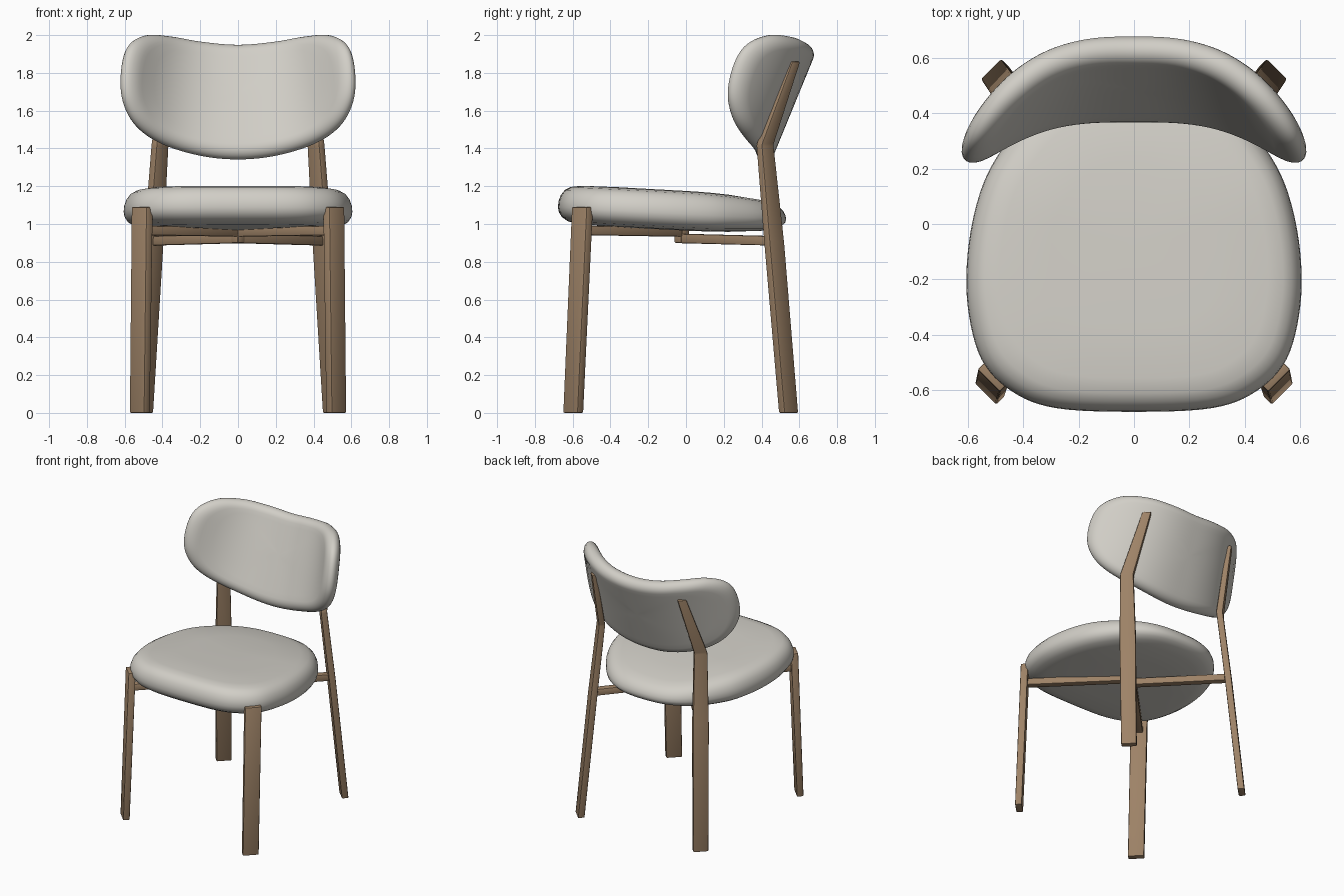
import bpy, bmesh, math
from mathutils import Vector

if "Cube" in bpy.data.objects:
    bpy.data.objects.remove(bpy.data.objects["Cube"])


def material(name, rgb):
    m = bpy.data.materials.new(name)
    m.diffuse_color = (*rgb, 1)
    m.use_nodes = True
    m.node_tree.nodes["Principled BSDF"].inputs["Base Color"].default_value = m.diffuse_color
    return m


FABRIC = material("light grey fabric", (0.64, 0.62, 0.57))
WOOD = material("brown wood", (0.34, 0.225, 0.135))


def finish(bm, name, mat, angle):
    bmesh.ops.recalc_face_normals(bm, faces=bm.faces)
    me = bpy.data.meshes.new(name)
    bm.to_mesh(me)
    bm.free()
    me.materials.append(mat)
    ob = bpy.data.objects.new(name, me)
    bpy.context.collection.objects.link(ob)
    bpy.ops.object.select_all(action='DESELECT')
    ob.select_set(True)
    bpy.context.view_layer.objects.active = ob
    bpy.ops.object.shade_smooth_by_angle(angle=math.radians(angle))
    return ob


def smooth_outline(half, steps=6):
    """Mirror a half outline in x and smooth it with a closed spline."""
    pts = [Vector(p) for p in half]
    pts += [Vector((-p.x, p.y)) for p in reversed(pts[1:-1])]
    n, out = len(pts), []
    for i in range(n):
        a, b, c, d = (pts[(i + k) % n] for k in (-1, 0, 1, 2))
        for s in range(steps):
            t = s / steps
            out.append(0.5 * (2 * b + (c - a) * t + (2 * a - 5 * b + 4 * c - d) * t * t
                              + (3 * b - a - 3 * c + d) * t ** 3))
    return out


def loft(name, rings, pole_a, pole_b, mat):
    """Skin closed rings and close both ends with a fan."""
    bm = bmesh.new()
    vs = [[bm.verts.new(p) for p in r] for r in rings]
    n = len(vs[0])
    for r, q in zip(vs, vs[1:]):
        for i in range(n):
            bm.faces.new((r[i], r[(i + 1) % n], q[(i + 1) % n], q[i]))
    for ring, pole in ((vs[0], pole_a), (vs[-1], pole_b)):
        v = bm.verts.new(pole)
        for i in range(n):
            bm.faces.new((ring[i], ring[(i + 1) % n], v))
    return finish(bm, name, mat, 60)


def beam(name, stations):
    """Rectangular timber through (centre, half-width vector, half-depth vector)."""
    bm = bmesh.new()
    rings = []
    for c, u, v in stations:
        c, u, v = Vector(c), Vector(u), Vector(v)
        rings.append([bm.verts.new(c + a * u + b * v)
                      for a, b in ((-1, -1), (1, -1), (1, 1), (-1, 1))])
    for r, q in zip(rings, rings[1:]):
        for i in range(4):
            bm.faces.new((r[i], r[(i + 1) % 4], q[(i + 1) % 4], q[i]))
    bm.faces.new(rings[0])
    bm.faces.new(rings[-1])
    bmesh.ops.bevel(bm, geom=list(bm.edges), offset=0.007, segments=2,
                    profile=0.5, affect='EDGES')
    return finish(bm, name, WOOD, 35)


# Seat cushion: rounded outline, sloping slightly down to the back
seat_line = smooth_outline([(0, -0.678), (0.28, -0.665), (0.44, -0.605), (0.55, -0.49),
                            (0.6, -0.3), (0.6, -0.1), (0.56, 0.1), (0.49, 0.25),
                            (0.36, 0.41), (0.2, 0.505), (0, 0.53)])


def seat_point(p, s, f):
    x, y = p.x * s, -0.07 + (p.y + 0.07) * s
    top = 1.175 - 0.055 * y - 0.15 * max(0, y) ** 2
    low = 0.965 - 0.05 * y + 0.1 * max(0, y) ** 2
    return Vector((x, y, low + (top - low) * f))


seat_profile = [(0.5, 0), (0.8, 0.02), (0.91, 0.08), (0.965, 0.18), (0.992, 0.3), (1, 0.42),
                (0.995, 0.57), (0.975, 0.73), (0.94, 0.86), (0.89, 0.94), (0.8, 0.985), (0.5, 1)]
centre = Vector((0, -0.07))
loft("seat", [[seat_point(p, s, f) for p in seat_line] for s, f in seat_profile],
     seat_point(centre, 0, 0), seat_point(centre, 0, 1), FABRIC)

# Backrest: wrapped, leaning padded shell
back_line = smooth_outline([(0, 1.945), (0.2, 1.962), (0.36, 1.99), (0.49, 1.998),
                            (0.575, 1.94), (0.607, 1.8), (0.597, 1.65), (0.53, 1.52),
                            (0.4, 1.427), (0.2, 1.365), (0, 1.345)])
ZC = 1.67


def back_y(x, z):
    t = (z - 1.35) / 0.6
    return 0.40 + 0.41 * (z - 1.35) - 1.25 * abs(x) ** 2.5 * (0.65 + 0.4 * t)


def back_point(x, z, h):
    e = 0.002
    dx = (back_y(x + e, z) - back_y(x - e, z)) / (2 * e)
    dz = (back_y(x, z + e) - back_y(x, z - e)) / (2 * e)
    return Vector((x, back_y(x, z), z)) + Vector((-dx, 1, -dz)).normalized() * h


def back_ring(inset, k, h):
    return [back_point((p.x - inset * p.x / 0.6) * k,
                       ZC + (p.y - ZC) * (1 - inset / 0.32) * k, h) for p in back_line]


R, H = 0.06, 0.054
inner = [(R, k / 8, H) for k in range(1, 8)]
edge = [(R * (1 - math.sin(a)), 1, H * math.cos(a))
        for a in (math.pi / 12 * i for i in range(7))]
side = inner + edge
rings = [back_ring(i, k, h) for i, k, h in side]
rings += [back_ring(i, k, -h) for i, k, h in reversed(side[:-1])]
loft("backrest", rings, back_point(0, ZC, H), back_point(0, ZC, -H), FABRIC)

# Legs and cross rails, mirrored left and right
D = math.sqrt(0.5)
for side_name, m in (("left", -1), ("right", 1)):
    def slab(x, y, z, w, t, facing):
        """Horizontal section turned 45 degrees; facing is -1 front, 1 back."""
        return ((m * x, y, z), (m * D * w, -facing * D * w, 0), (m * D * t, facing * D * t, 0))

    beam("front_leg_" + side_name, [slab(0.52, -0.597, 0, 0.055, 0.023, -1),
                                    slab(0.507, -0.548, 1.09, 0.057, 0.025, -1)])
    beam("back_leg_" + side_name, [slab(0.50, 0.543, 0, 0.052, 0.023, 1),
                                   slab(0.447, 0.467, 0.9, 0.055, 0.023, 1),
                                   slab(0.413, 0.418, 1.42, 0.045, 0.022, 1),
                                   slab(0.365, 0.573, 1.86, 0.030, 0.018, 1)])

    # Rails run diagonally to a lapped joint under the seat centre
    def rail(x, y, z, s, h=0.025):
        return ((m * x, y, z), (m * D * 0.025, s * D * 0.025, 0), (0, 0, h))

    beam("front_rail_" + side_name, [rail(0.495, -0.535, 0.966, 1), rail(-0.02, 0.0, 0.957, 1)])
    beam("back_rail_" + side_name, [rail(0.445, 0.462, 0.911, -1), rail(-0.02, -0.045, 0.924, -1)])
